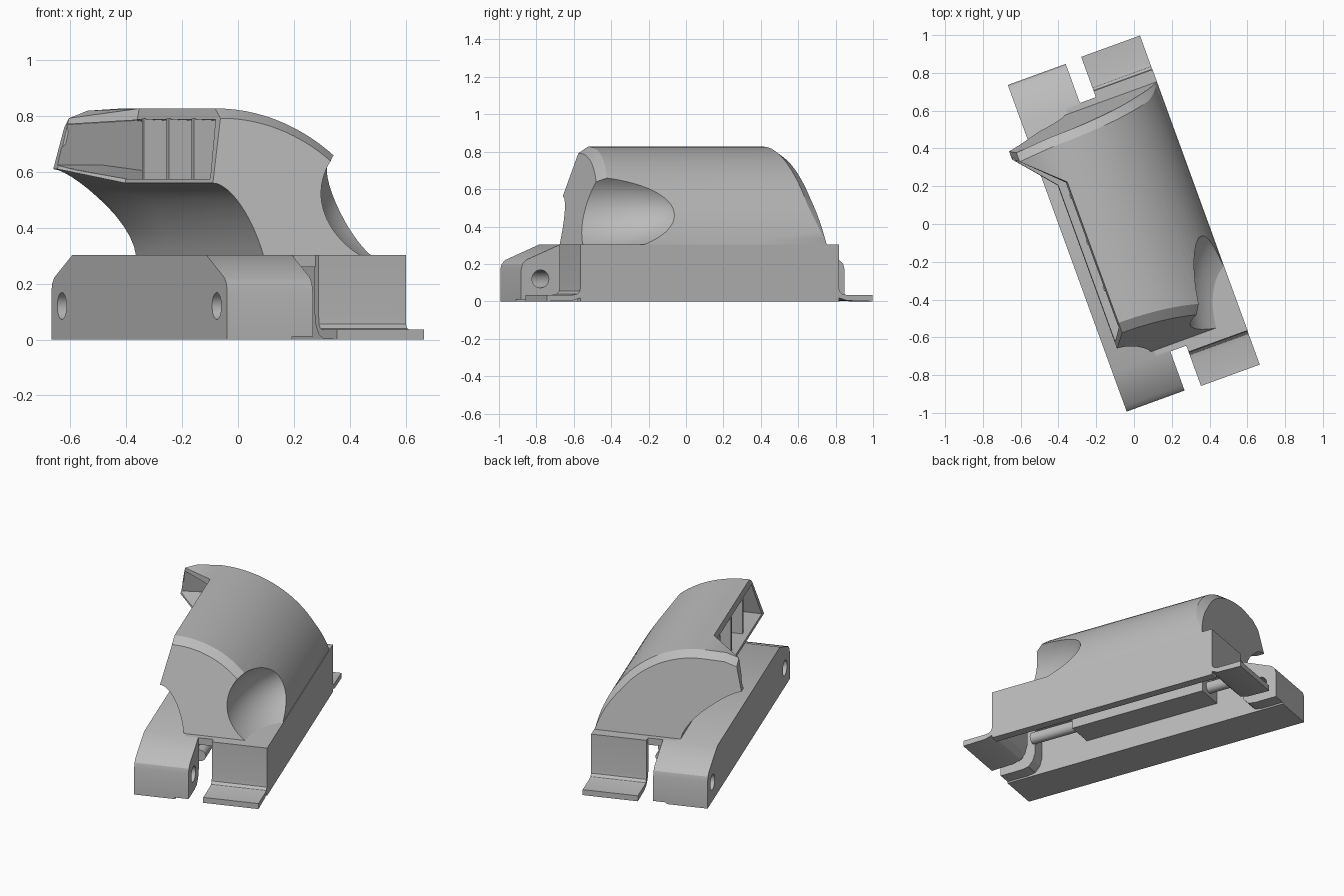
import bpy, bmesh, math
from mathutils import Matrix

cube = bpy.data.objects.get("Cube")
if cube:
    bpy.data.objects.remove(cube, do_unlink=True)

grey = bpy.data.materials.new("plain grey")
grey.use_nodes = True
grey.diffuse_color = (0.5, 0.5, 0.5, 1)
grey.node_tree.nodes["Principled BSDF"].inputs["Base Color"].default_value = (0.5, 0.5, 0.5, 1)

TURN = math.radians(20)      # whole part is turned about z
R, CU, CZ = 0.627, -0.25, 0.2  # dome radius and centre
parts = []


def finish(name, bm, part=True):
    bmesh.ops.recalc_face_normals(bm, faces=bm.faces)
    mesh = bpy.data.meshes.new(name)
    bm.to_mesh(mesh)
    bm.free()
    mesh.materials.append(grey)
    obj = bpy.data.objects.new(name, mesh)
    bpy.context.collection.objects.link(obj)
    if part:
        parts.append(obj)
    else:
        obj.hide_render = True
    return obj


def loft(name, rings, part=True):
    bm = bmesh.new()
    rows = [[bm.verts.new(p) for p in ring] for ring in rings]
    n = len(rows[0])
    for a, b in zip(rows, rows[1:]):
        for i in range(n):
            j = (i + 1) % n
            bm.faces.new((a[i], a[j], b[j], b[i]))
    bm.faces.new(rows[0])
    bm.faces.new(rows[-1])
    return finish(name, bm, part)


def extrude_u(name, profile, u0, u1):
    return loft(name, [[(u, v, z) for v, z in profile] for u in (u0, u1)])


def box(name, u0, u1, v0, v1, z0, z1):
    return extrude_u(name, [(v0, z0), (v1, z0), (v1, z1), (v0, z1)], u0, u1)


def cylinder(name, radius, length, matrix, part=True):
    bm = bmesh.new()
    bmesh.ops.create_cone(bm, cap_ends=True, segments=32, radius1=radius,
                          radius2=radius, depth=length, matrix=matrix)
    return finish(name, bm, part)


def cut(obj, cutter):
    mod = obj.modifiers.new("cut", "BOOLEAN")
    mod.operation, mod.solver, mod.object = "DIFFERENCE", "EXACT", cutter
    bpy.context.view_layer.objects.active = obj
    bpy.ops.object.modifier_apply(modifier=mod.name)
    bpy.data.objects.remove(cutter, do_unlink=True)


# Hood: domed outside, open lip, concave underside, flared horn at the back
def front_at(z):
    return 0.3 * (z - 0.3) - 0.667


def back_at(u, z):
    return 0.667 - 0.17 * (z - 0.3) - 0.15 * max(0, -0.31 - u)


def hood_profile(horn, shrink=0.0):
    pts = []
    for i in range(25):
        a = math.radians(9.2 + (90 - 9.2) * i / 24)
        r = R - shrink * min(1, i / 8)   # bevel fades out at the base
        pts.append((CU + r * math.cos(a), CZ + r * math.sin(a)))
    top = CZ + R - shrink
    pts.append((-0.253 - 0.13 * horn, top - 0.008 * horn))
    pts.append((-0.256 - 0.2 * horn, top - 0.035 * horn))
    for i in range(13):
        s = math.radians(90 - 90 * i / 12)
        w = horn * math.sin(s) ** 2
        bow = 0.7 * math.cos(s) + 0.3 * (1 - math.sin(s))
        pts.append((-0.31 + 0.165 * bow - 0.18 * w,
                    0.298 + 0.262 * math.sin(s) + 0.05 * w))
    return pts


def fade(z):
    return 0.045 * min(1, max(0.05, (z - 0.3) / 0.2))


hood = loft("hood", [
    [(u, front_at(z), z) for u, z in hood_profile(0, 0.035)],
    [(u, front_at(z) + fade(z), z) for u, z in hood_profile(0)],
    [(u, 0.33, z) for u, z in hood_profile(0)],
    [(u, back_at(u, z) - fade(z), z) for u, z in hood_profile(1)],
    [(u, back_at(u, z), z) for u, z in hood_profile(1, 0.035)]])


# Pocket behind the lip
def pocket_profile(horn):
    pts = [(-0.7, 0.575 + 0.05 * horn), (-0.31, 0.575 + 0.05 * horn), (0.08, 0.575)]
    for i in range(13):
        a = math.radians(55 + 35 * i / 12)
        pts.append((min(0.08, CU + (R - 0.04) * math.cos(a)),
                    CZ + (R - 0.04) * math.sin(a)))
    return pts + [(-0.7, CZ + R - 0.04 - 0.035 * horn)]


cut(hood, loft("pocket_cutter", [
    [(u, front_at(z) + 0.035, z) for u, z in pocket_profile(0)],
    [(u, 0.33, z) for u, z in pocket_profile(0)],
    [(u, back_at(u, z) - 0.035, z) for u, z in pocket_profile(1)]], False))

# Thumb scoop in the front corner of the dome
bm = bmesh.new()
bmesh.ops.create_uvsphere(bm, u_segments=64, v_segments=40, radius=1,
                          matrix=Matrix.Translation((0.43, -0.72, 0.51))
                          @ Matrix.Diagonal((0.34, 0.58, 0.265, 1)))
cut(hood, finish("scoop_cutter", bm, False))

# Ribs inside the pocket
rib = [(-0.27, 0.565), (0.09, 0.565), (0.09, 0.7), (-0.07, 0.775), (-0.27, 0.792)]
for i in range(3):
    v = 0.24 - 0.26 * i
    loft(f"pocket_rib_{i + 1}", [[(u, w, z) for u, z in rib] for w in (v, v + 0.025)])

# Base rail with sloped ends
half = [(0.92, 0), (0.92, 0.17), (0.912, 0.2), (0.89, 0.222), (0.7, 0.303)]
rail = extrude_u("rail", half + [(-v, z) for v, z in reversed(half)], -0.376, -0.13)
across = Matrix.Rotation(math.pi / 2, 4, "Y")
# Curved underside shared by the lugs and the tab plates
under = [(0.69, 0.303), (0.69, 0.1), (0.705, 0.05), (0.735, 0.018), (0.78, 0.004)]

for side, label in ((-1, "front"), (1, "back")):
    # Lug beside the slot, drilled through together with the rail
    lug = extrude_u(label + "_lug", [(side * v, max(z, 0.01)) for v, z in half + under],
                    -0.13, -0.05)
    for obj in (rail, lug):
        cut(obj, cylinder("hole_cutter", 0.048, 1,
                          Matrix.Translation((-0.2, side * 0.81, 0.12)) @ across, False))
    # Bent end plate with foot tab
    bend = [(0.927, 0), (0.927, 0.035), (0.775, 0.035), (0.752, 0.04), (0.738, 0.055),
            (0.735, 0.08), (0.735, 0.303)]
    extrude_u(label + "_tab_plate", [(side * v, z) for v, z in bend + under], 0.04, 0.371)

# Deck, long side wall, hanging block and pin
box("deck", -0.13, 0.32, -0.7, 0.7, 0.26, 0.303)
box("side_wall", 0.32, 0.372, -0.735, 0.735, 0, 0.303)
box("inner_block", -0.13, 0.04, -0.39, 0.48, 0.13, 0.26)
cylinder("pin", 0.035, 1.4, Matrix.Translation((-0.04, 0, 0.19))
         @ Matrix.Rotation(math.pi / 2, 4, "X"))

# Shade and turn every part
for obj in parts:
    obj.data.transform(Matrix.Rotation(TURN, 4, "Z"))
    bpy.ops.object.select_all(action="DESELECT")
    obj.select_set(True)
    bpy.context.view_layer.objects.active = obj
    bpy.ops.object.shade_smooth_by_angle(angle=math.radians(25))
